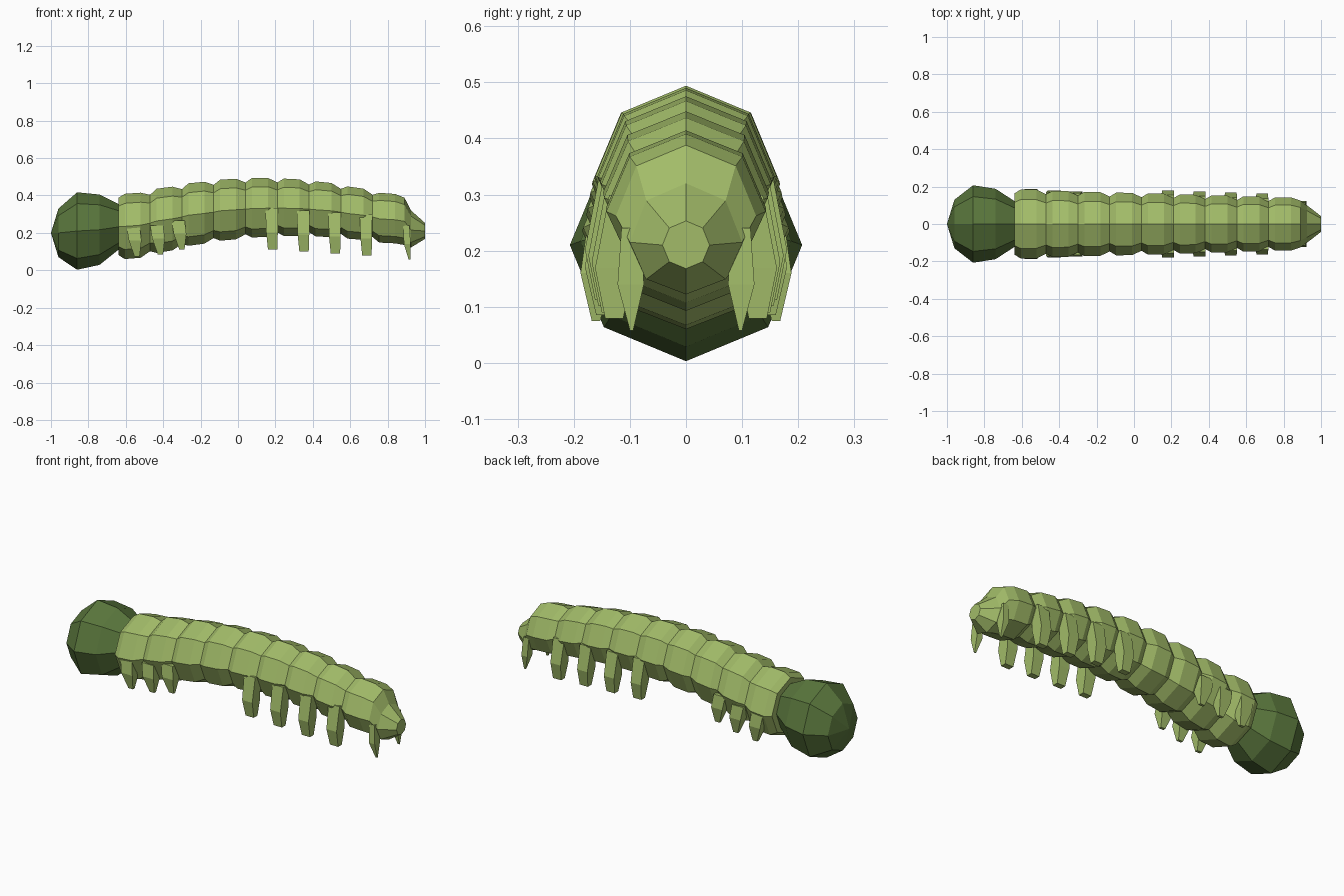
import bpy, bmesh
from math import sin, cos, pi

if "Cube" in bpy.data.objects:
    bpy.data.objects.remove(bpy.data.objects["Cube"])


def material(name, rgb):
    m = bpy.data.materials.new(name)
    m.diffuse_color = (*rgb, 1)
    m.use_nodes = True
    m.node_tree.nodes["Principled BSDF"].inputs["Base Color"].default_value = m.diffuse_color
    return m


LIGHT = material("leaf_green", (0.36, 0.50, 0.14))
DARK = material("dark_green", (0.10, 0.18, 0.045))


def make_object(name, bm, mat):
    bmesh.ops.recalc_face_normals(bm, faces=bm.faces)
    me = bpy.data.meshes.new(name)
    bm.to_mesh(me)
    bm.free()
    me.materials.append(mat)
    ob = bpy.data.objects.new(name, me)
    bpy.context.collection.objects.link(ob)
    return ob


def loft(name, loops, mat, tip=None):
    """Skin a list of point loops; the first end closes to a tip point if given."""
    bm = bmesh.new()
    rings = [[bm.verts.new(p) for p in loop] for loop in loops]
    n = len(rings[0])
    for a, b in zip(rings, rings[1:]):
        for i in range(n):
            j = (i + 1) % n
            bm.faces.new((a[i], a[j], b[j], b[i]))
    if tip:
        t = bm.verts.new(tip)
        for i in range(n):
            bm.faces.new((t, rings[0][i], rings[0][(i + 1) % n]))
    else:
        bm.faces.new(rings[0])
    bm.faces.new(rings[-1])
    return make_object(name, bm, mat)


def octagon(x, ry, cz, top, bottom):
    """Eight-sided ring across x, with separate upper and lower heights."""
    pts = []
    for i in range(8):
        a = i * pi / 4
        s = sin(a)
        pts.append((x, ry * cos(a), cz + s * ((top - cz) if s > 0 else (cz - bottom))))
    return pts


# head: faceted ball narrowing to a neck
head = [(-0.96, 0.13, 0.20), (-0.86, 0.207, 0.21), (-0.74, 0.188, 0.217), (-0.62, 0.11, 0.235)]
loft("head", [octagon(x, r, z, z + r, z - r) for x, r, z in head], DARK, tip=(-1, 0, 0.20))

# body: nine bulging segments on an arched line (half width, middle, top, bottom)
segments = [(0.185, 0.235, 0.409, 0.060), (0.176, 0.270, 0.442, 0.100),
            (0.171, 0.300, 0.470, 0.138), (0.167, 0.322, 0.488, 0.163),
            (0.163, 0.332, 0.495, 0.178), (0.157, 0.332, 0.489, 0.184),
            (0.152, 0.322, 0.472, 0.180), (0.147, 0.300, 0.443, 0.167),
            (0.142, 0.270, 0.408, 0.144)]
START, STEP, PINCH = -0.64, 0.17, 0.022
loops = []
prev = segments[0]
for i, seg in enumerate(segments):
    x = START + i * STEP
    w, c, t, b = [(p + q) / 2 for p, q in zip(prev, seg)]
    loops.append(octagon(x, w - PINCH, c, t - PINCH, b + PINCH))
    after = segments[min(i + 1, 8)]
    for dx, k in ((0.035, -0.18), (0.120, 0.18)):
        # each bulge leans along the arch
        near = prev if k < 0 else after
        v = [s + (n - s) * abs(k) for s, n in zip(seg, near)]
        loops.append(octagon(x + dx, *v))
    prev = seg
# tapering tail end
loops += [octagon(0.89, 0.125, 0.262, 0.388, 0.135),
          octagon(0.925, 0.100, 0.215, 0.320, 0.122),
          octagon(1.0, 0.042, 0.21, 0.253, 0.168)]
loft("body", loops, LIGHT)


def leg_pair(name, levels):
    """Four-sided tapered leg; each level is (x, half length, inner y, outer y, z)."""
    for side, label in ((1, "left"), (-1, "right")):
        rings = [[(x - h, side * yi, z), (x + h, side * yi, z),
                  (x + h, side * yo, z), (x - h, side * yo, z)]
                 for x, h, yi, yo, z in levels]
        loft(f"{name}_{label}", rings, LIGHT)


# three pairs of short pointed front legs
for i, (x, y, z) in enumerate(((-0.55, 0.188, 0.08), (-0.425, 0.18, 0.09), (-0.31, 0.175, 0.115))):
    leg_pair(f"front_leg_{i + 1}", [(x - 0.01, 0.035, y - 0.06, y - 0.01, z + 0.15),
                                    (x, 0.034, y - 0.06, y, z + 0.08),
                                    (x + 0.01, 0.014, y - 0.035, y - 0.02, z - 0.005)])

# four pairs of blunt rear legs
for i in range(4):
    x = 0.185 + i * 0.168
    y = 0.18 - i * 0.006
    z = 0.112 - i * 0.011
    leg_pair(f"rear_leg_{i + 1}", [(x - 0.005, 0.034, y - 0.07, y - 0.025, z + 0.22),
                                   (x - 0.003, 0.031, y - 0.07, y, z + 0.09),
                                   (x, 0.025, y - 0.05, y - 0.018, z)])

# pointed tail claspers
leg_pair("tail_leg", [(0.90, 0.017, 0.08, 0.115, 0.24),
                      (0.905, 0.018, 0.075, 0.122, 0.14),
                      (0.917, 0.005, 0.094, 0.100, 0.058)])
